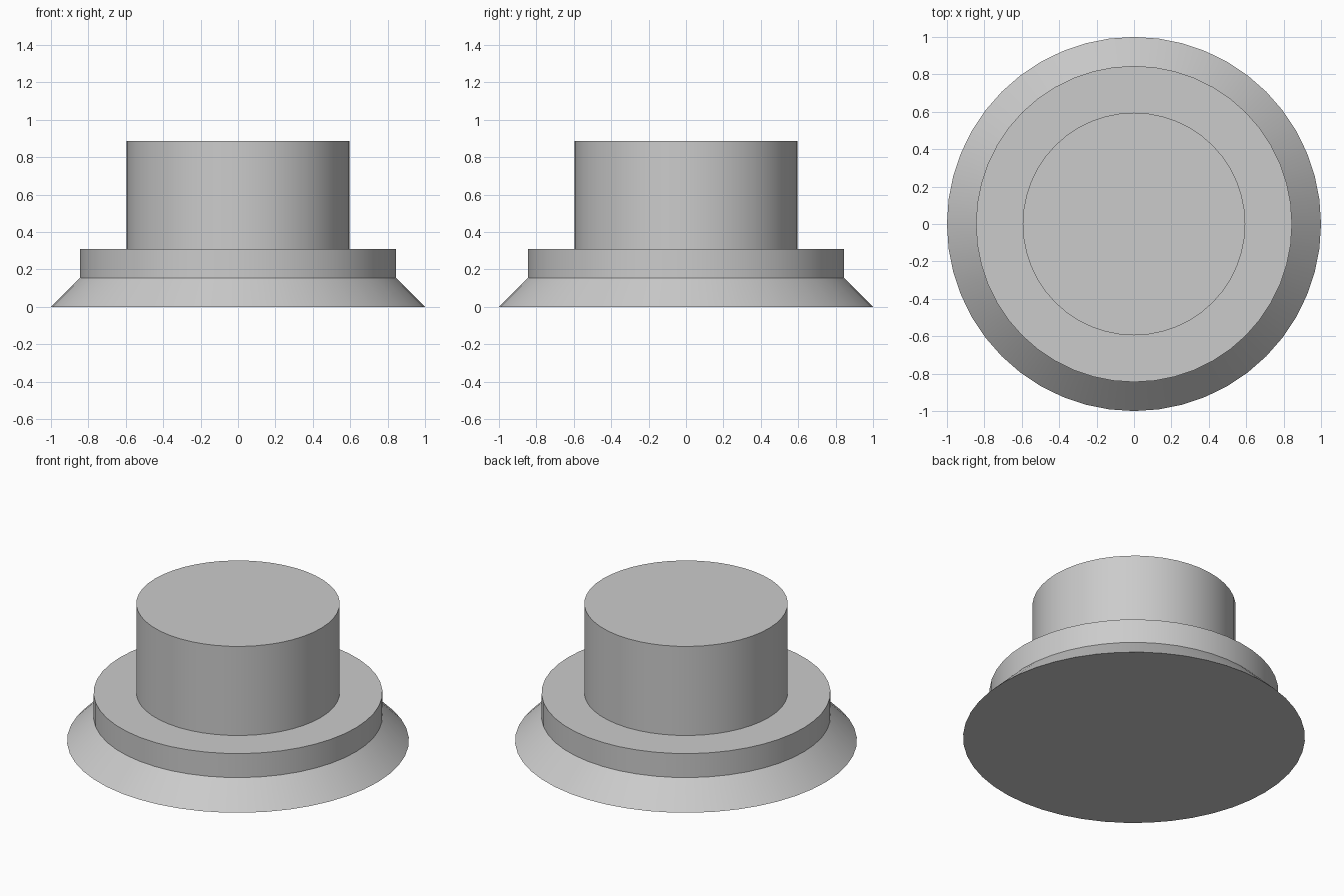
import bpy, bmesh, math

SIDES = 48

cube = bpy.data.objects.get("Cube")
if cube:
    bpy.data.objects.remove(cube, do_unlink=True)

# Single plain grey
grey = bpy.data.materials.new("plain_grey")
grey.use_nodes = True
colour = (0.6, 0.6, 0.6, 1)
grey.diffuse_color = colour
grey.node_tree.nodes["Principled BSDF"].inputs["Base Color"].default_value = colour


def lathe(name, profile):
    """Closed solid of revolution from (radius, height) points."""
    bm = bmesh.new()
    rings = []
    for r, z in profile:
        angles = [math.tau * i / SIDES for i in range(SIDES)]
        rings.append([bm.verts.new((r * math.cos(a), r * math.sin(a), z)) for a in angles])
    for low, high in zip(rings, rings[1:]):
        for i in range(SIDES):
            j = (i + 1) % SIDES
            bm.faces.new((low[i], low[j], high[j], high[i]))
    bm.faces.new(rings[0][::-1])
    bm.faces.new(rings[-1])
    mesh = bpy.data.meshes.new(name)
    bm.to_mesh(mesh)
    bm.free()
    mesh.materials.append(grey)
    obj = bpy.data.objects.new(name, mesh)
    bpy.context.collection.objects.link(obj)
    bpy.ops.object.select_all(action='DESELECT')
    obj.select_set(True)
    bpy.context.view_layer.objects.active = obj
    bpy.ops.object.shade_smooth_by_angle(angle=math.radians(30))
    return obj


# Flared foot, straight collar and upper drum in one stepped body
lathe("stepped_flanged_body", [
    (1.0, 0.0),
    (0.845, 0.155),
    (0.845, 0.31),
    (0.595, 0.31),
    (0.595, 0.885),
])
